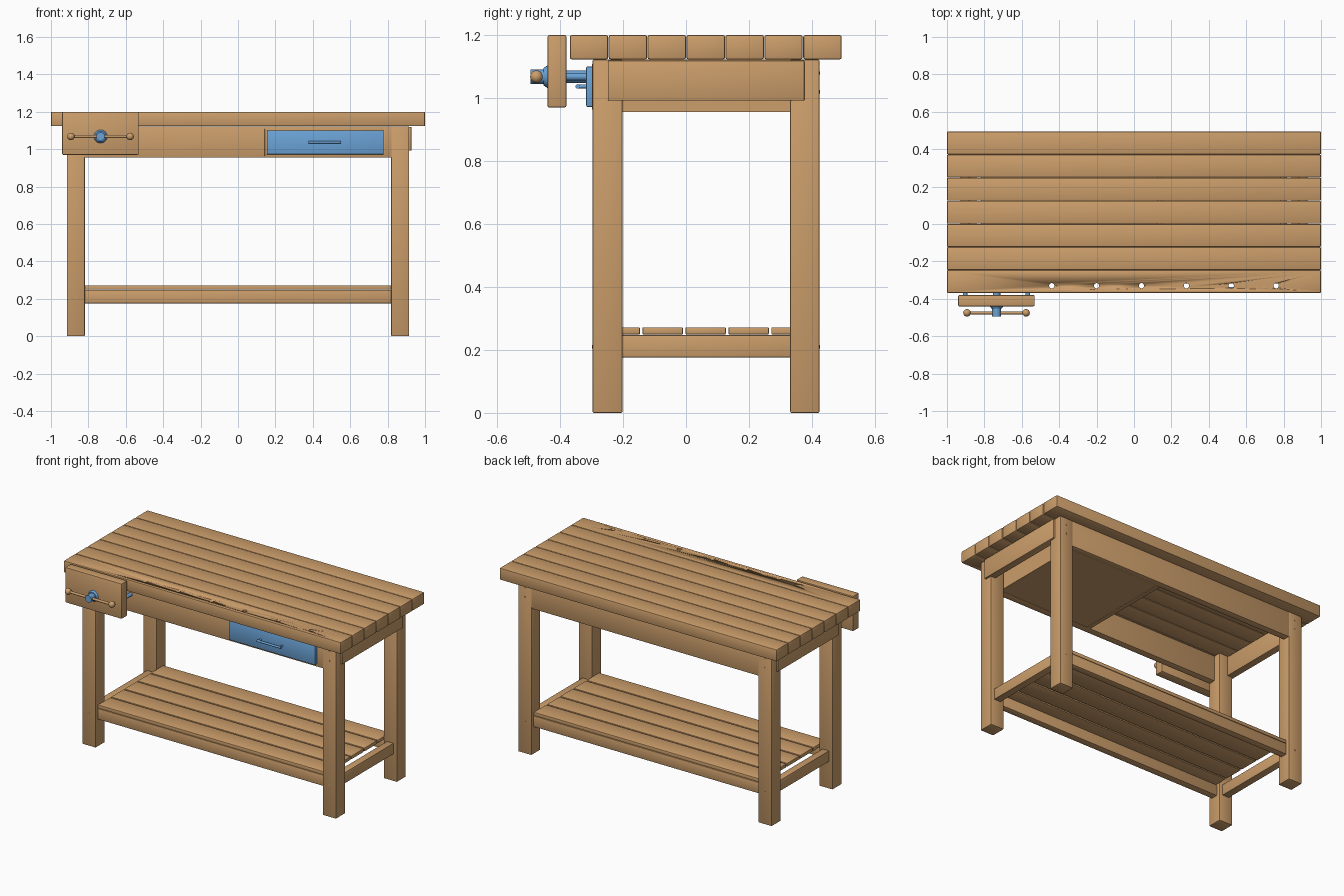
import bpy, bmesh, math
from mathutils import Matrix, Vector

if "Cube" in bpy.data.objects:
    bpy.data.objects.remove(bpy.data.objects["Cube"])


def material(name, rgb):
    m = bpy.data.materials.new(name)
    m.diffuse_color = (*rgb, 1)
    m.use_nodes = True
    m.node_tree.nodes["Principled BSDF"].inputs["Base Color"].default_value = m.diffuse_color
    return m


WOOD = material("wood", (0.604, 0.342, 0.147))
BLUE = material("blue metal", (0.147, 0.367, 0.68))


def finish(name, bm, mat):
    bmesh.ops.recalc_face_normals(bm, faces=bm.faces[:])
    me = bpy.data.meshes.new(name)
    bm.to_mesh(me)
    bm.free()
    me.materials.append(mat)
    ob = bpy.data.objects.new(name, me)
    bpy.context.collection.objects.link(ob)
    bpy.ops.object.select_all(action='DESELECT')
    ob.select_set(True)
    bpy.context.view_layer.objects.active = ob
    bpy.ops.object.shade_smooth_by_angle(angle=math.radians(40))
    return ob


def box(name, x, y, z, mat=WOOD, bevel=0.003):
    """Bevelled box from (min, max) pairs."""
    bm = bmesh.new()
    bmesh.ops.create_cube(bm, size=1)
    for v in bm.verts:
        v.co = [(a + b) / 2 + c * (b - a) for (a, b), c in zip((x, y, z), v.co)]
    if bevel:
        bmesh.ops.bevel(bm, geom=bm.edges[:], offset=bevel, segments=2,
                        profile=0.5, affect='EDGES')
    return finish(name, bm, mat)


def rod(name, a, b, r, mat, r2=None, sides=24):
    """Cylinder or cone from a to b."""
    a, b = Vector(a), Vector(b)
    d = b - a
    bm = bmesh.new()
    mtx = Matrix.Translation((a + b) / 2) @ d.to_track_quat('Z', 'Y').to_matrix().to_4x4()
    bmesh.ops.create_cone(bm, cap_ends=True, segments=sides, radius1=r,
                          radius2=r if r2 is None else r2, depth=d.length, matrix=mtx)
    return finish(name, bm, mat)


def ball(name, c, r, mat):
    bm = bmesh.new()
    bmesh.ops.create_uvsphere(bm, u_segments=24, v_segments=14, radius=r,
                              matrix=Matrix.Translation(c))
    return finish(name, bm, mat)


# bench top: seven planks
Y0, PITCH = -0.370, 0.1236
planks = [box(f"top_plank_{i + 1}", (-1, 1),
              (Y0 + i * PITCH + 0.0008, Y0 + (i + 1) * PITCH - 0.0008),
              (1.123, 1.2), bevel=0.006) for i in range(7)]

# row of dog holes through the front plank
for i in range(6):
    x = -0.44 + 0.24 * i
    cutter = rod("hole_cutter", (x, -0.33, 1.05), (x, -0.33, 1.25), 0.014, WOOD)
    cutter.hide_render = True
    bpy.context.view_layer.objects.active = planks[0]
    mod = planks[0].modifiers.new("dog_hole", 'BOOLEAN')
    mod.operation, mod.solver, mod.object = 'DIFFERENCE', 'EXACT', cutter
    bpy.ops.object.modifier_apply(modifier=mod.name)
    bpy.data.objects.remove(cutter)

# legs, side aprons, side stretchers and pegs
FRONT, BACK = (-0.297, -0.202), (0.331, 0.424)
for s, side in ((-1, "left"), (1, "right")):
    def sx(a, b):
        return tuple(sorted((s * a, s * b)))
    for ys, end, face, out in ((FRONT, "front", -0.297, -1), (BACK, "back", 0.424, 1)):
        box(f"{end}_{side}_leg", sx(0.819, 0.915), ys, (0, 1.122), bevel=0.004)
        for z in (0.21, 1.02, 1.08):
            rod(f"{end}_{side}_peg", (s * 0.867, face - out * 0.01, z),
                (s * 0.867, face + out * 0.002, z), 0.005, WOOD, sides=12)
    box(f"{side}_side_apron", sx(0.88, 0.927), (-0.248, 0.376), (0.992, 1.119))
    box(f"{side}_side_stretcher", sx(0.842, 0.89), (-0.21, 0.34), (0.176, 0.247))

# long aprons and shelf rails
box("front_apron", (-0.825, 0.825), (-0.295, -0.25), (0.955, 1.122))
box("back_apron", (-0.825, 0.825), (0.377, 0.422), (0.955, 1.122))
box("front_shelf_rail", (-0.825, 0.825), (-0.273, -0.228), (0.176, 0.247))
box("back_shelf_rail", (-0.825, 0.825), (0.355, 0.400), (0.176, 0.247))

# shelf slats
for i in range(5):
    y = -0.2105 + 0.1365 * i
    box(f"shelf_slat_{i + 1}", (-0.819, 0.819), (y - 0.064, y + 0.064), (0.249, 0.272))

# drawer case under the top
for x in (0.135, 0.795):
    box("drawer_case_side", (x - 0.012, x + 0.012), (-0.252, 0.378), (0.955, 1.122), bevel=0)
box("drawer_case_bottom", (0.145, 0.785), (-0.252, 0.378), (0.958, 0.97), bevel=0)

# thin rim around the drawer
for x in ((0.143, 0.155), (0.778, 0.789)):
    box("drawer_rim_side", x, (-0.299, -0.29), (0.963, 1.108), bevel=0.001)
for z in ((0.963, 0.973), (1.098, 1.108)):
    box("drawer_rim_edge", (0.143, 0.789), (-0.299, -0.29), z, bevel=0.001)

# drawer front and its pull
box("drawer_front", (0.154, 0.779), (-0.317, -0.29), (0.972, 1.1), BLUE, 0.004)
rod("drawer_pull_bar", (0.378, -0.344, 1.037), (0.55, -0.344, 1.037), 0.007, BLUE)
for x in (0.386, 0.542):
    rod("drawer_pull_post", (x, -0.31, 1.037), (x, -0.344, 1.037), 0.006, BLUE)

# front vise: jaw, screw, guide rods, hub and tommy bar
VX, VZ = -0.735, 1.068
box("vise_jaw", (-0.94, -0.531), (-0.44, -0.38), (0.97, 1.2), bevel=0.006)
rod("vise_screw", (VX, -0.39, VZ), (VX, -0.27, VZ), 0.02, BLUE)
for dx in (-0.168, 0.168):
    rod("vise_guide_rod", (VX + dx, -0.39, VZ), (VX + dx, -0.27, VZ), 0.012, BLUE)
rod("vise_flange", (VX, -0.438, VZ), (VX, -0.452, VZ), 0.037, BLUE, 0.028)
rod("vise_hub", (VX, -0.445, VZ), (VX, -0.494, VZ), 0.023, BLUE)
rod("vise_handle_bar", (VX - 0.16, -0.475, VZ), (VX + 0.16, -0.475, VZ), 0.008, WOOD)
for dx in (-0.158, 0.158):
    ball("vise_handle_knob", (VX + dx, -0.475, VZ), 0.02, WOOD)
